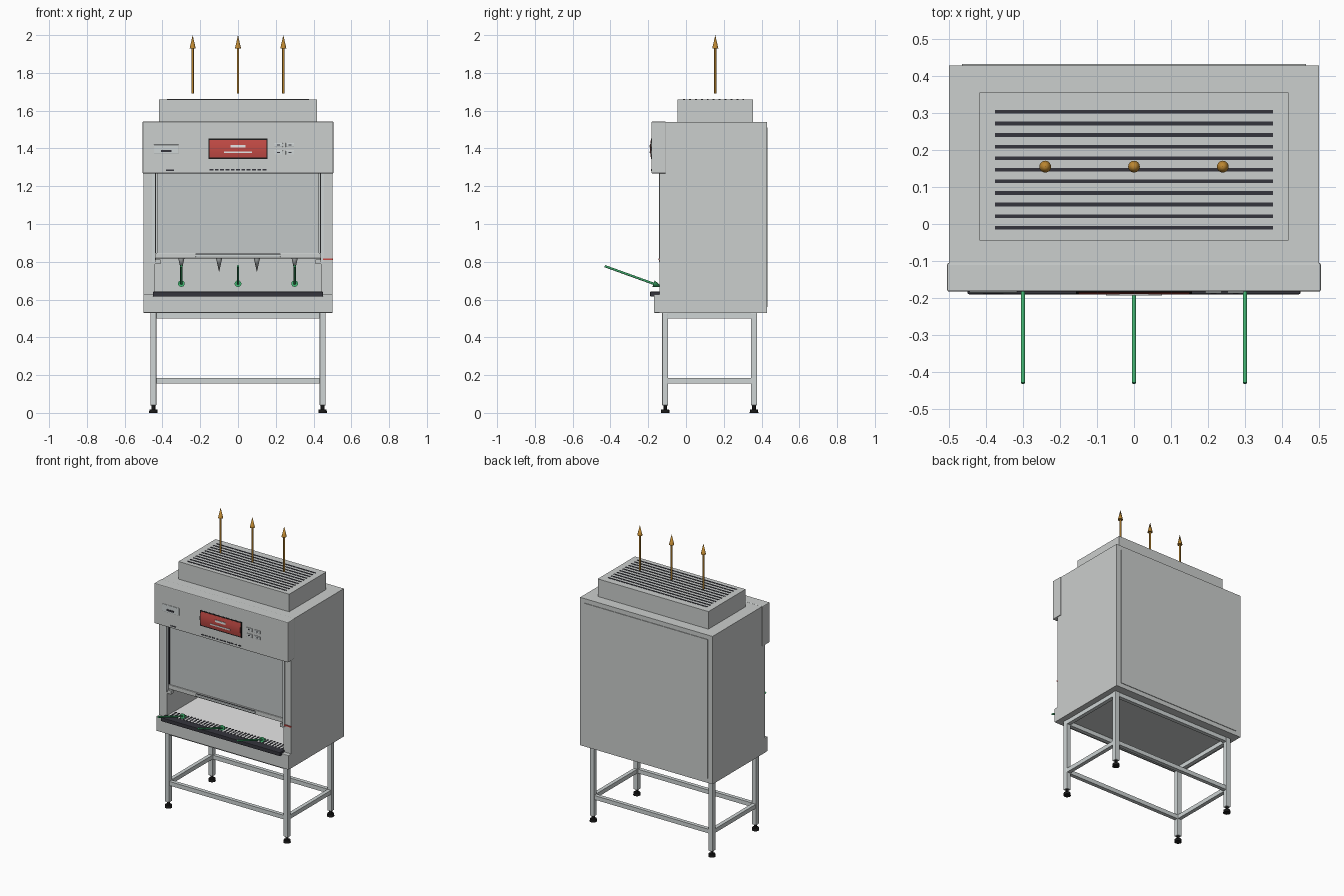
import bpy, bmesh, math
from mathutils import Vector

if "Cube" in bpy.data.objects:
    bpy.data.objects.remove(bpy.data.objects["Cube"])


def material(name, r, g, b):
    m = bpy.data.materials.new(name)
    m.use_nodes = True
    m.diffuse_color = (r, g, b, 1)
    m.node_tree.nodes["Principled BSDF"].inputs["Base Color"].default_value = (r, g, b, 1)
    return m


GREY = material("cabinet_grey", 0.6, 0.62, 0.61)
SASH = material("sash_grey", 0.54, 0.57, 0.57)
STEEL = material("stand_steel", 0.62, 0.66, 0.66)
WHITE = material("tray_white", 0.8, 0.8, 0.8)
DARK = material("slot_charcoal", 0.035, 0.035, 0.045)
BLACK = material("rubber_black", 0.01, 0.01, 0.01)
RED = material("screen_red", 0.55, 0.07, 0.06)
ORANGE = material("exhaust_orange", 0.5, 0.24, 0.03)
GREEN = material("inflow_green", 0.05, 0.42, 0.15)


def finish(bm, name, mat, bevel=0):
    bmesh.ops.recalc_face_normals(bm, faces=bm.faces)
    me = bpy.data.meshes.new(name)
    bm.to_mesh(me)
    bm.free()
    me.materials.append(mat)
    ob = bpy.data.objects.new(name, me)
    bpy.context.collection.objects.link(ob)
    if bevel:
        mod = ob.modifiers.new("soft_edges", "BEVEL")
        mod.width, mod.segments = bevel, 2
    return ob


def add_box(bm, x, y, z):
    """Add a box given its (min, max) range on each axis."""
    verts = bmesh.ops.create_cube(bm, size=1)["verts"]
    for v in verts:
        for i, (lo, hi) in enumerate((x, y, z)):
            v.co[i] = (lo + hi) / 2 + v.co[i] * (hi - lo)


def boxes(name, mat, ranges, bevel=0):
    bm = bmesh.new()
    for r in ranges:
        add_box(bm, *r)
    return finish(bm, name, mat, bevel)


def box(name, mat, x, y, z, bevel=0):
    return boxes(name, mat, [(x, y, z)], bevel)


def span(centre, size):
    return (centre - size / 2, centre + size / 2)


def add_cone(bm, start, end, r1, r2, sides=16):
    start, end = Vector(start), Vector(end)
    d = end - start
    made = bmesh.ops.create_cone(bm, cap_ends=True, segments=sides,
                                 radius1=r1, radius2=r2, depth=d.length)["verts"]
    turn = Vector((0, 0, 1)).rotation_difference(d).to_matrix()
    for v in made:
        v.co = turn @ v.co + (start + end) / 2


def smooth(ob):
    bpy.ops.object.select_all(action="DESELECT")
    ob.select_set(True)
    bpy.context.view_layer.objects.active = ob
    bpy.ops.object.shade_smooth_by_angle()


def arrow(name, mat, start, tip, r, head_r, head):
    start, tip = Vector(start), Vector(tip)
    neck = tip - (tip - start).normalized() * head
    bm = bmesh.new()
    add_cone(bm, start, neck, r, r)
    add_cone(bm, neck, tip, head_r, 0)
    smooth(finish(bm, name, mat))


def curved_panel(name, mat, half_x, z, y_edge, bulge):
    """Panel whose front bows forward along its height."""
    bm = bmesh.new()
    n = 8
    pts = [(y_edge - bulge * math.sin(math.pi * i / n), z[0] + (z[1] - z[0]) * i / n)
           for i in range(n + 1)]
    pts += [(-0.175, z[1]), (-0.175, z[0])]
    face = bm.faces.new([bm.verts.new((-half_x, py, pz)) for py, pz in pts])
    ext = bmesh.ops.extrude_face_region(bm, geom=[face])["geom"]
    for v in ext:
        if isinstance(v, bmesh.types.BMVert):
            v.co.x = half_x
    smooth(finish(bm, name, mat))


# Cabinet shell with a hollow work chamber
shell = box("cabinet_shell", GREY, (-0.5, 0.5), (-0.14, 0.428), (0.53, 1.54))
cutter = box("chamber_cutter", GREY, (-0.44, 0.44), (-0.3, 0.36), (0.625, 1.3))
cutter.hide_render = True
mod = shell.modifiers.new("chamber", "BOOLEAN")
mod.operation, mod.object, mod.solver = "DIFFERENCE", cutter, "EXACT"
bpy.context.view_layer.objects.active = shell
bpy.ops.object.modifier_apply(modifier="chamber")
bpy.data.objects.remove(cutter)
box("back_panel", GREY, (-0.465, 0.465), (0.425, 0.432), (0.56, 1.51))

# Header with control panel, front sill
box("header", GREY, (-0.505, 0.505), (-0.183, -0.105), (1.268, 1.542), 0.005)
box("front_sill", GREY, (-0.5, 0.5), (-0.17, -0.138), (0.53, 0.628), 0.003)
curved_panel("display_frame", BLACK, 0.157, (1.345, 1.452), -0.184, 0.005)
curved_panel("display_screen", RED, 0.15, (1.352, 1.445), -0.186, 0.005)
boxes("display_marks", WHITE, [
    (span(0, 0.08), (-0.193, -0.188), span(1.412, 0.014)),
    (span(0, 0.15), (-0.193, -0.188), span(1.38, 0.008))])
boxes("keypad", STEEL, [(span(x, 0.045), (-0.187, -0.18), span(z, 0.022))
                        for x in (0.215, 0.275) for z in (1.378, 1.418)], 0.002)
boxes("keypad_marks", DARK, [(span(x, 0.016), (-0.1885, -0.186), span(z, 0.005))
                             for x in (0.215, 0.275) for z in (1.378, 1.418)])
box("badge_plate", STEEL, (-0.445, -0.315), (-0.186, -0.18), (1.37, 1.42), 0.002)
box("badge_mark", DARK, span(-0.38, 0.055), (-0.188, -0.185), span(1.386, 0.012))
boxes("header_marks", DARK, [(span(-0.14 + 0.028 * i, 0.02), (-0.185, -0.18), span(1.287, 0.007))
                             for i in range(11)]
      + [(span(-0.36, 0.04), (-0.185, -0.18), span(1.285, 0.007))])

# Exhaust plenum with slotted top
box("exhaust_plenum", GREY, (-0.418, 0.418), (-0.045, 0.355), (1.535, 1.66))
boxes("exhaust_slots", DARK, [((-0.375, 0.375), span(-0.01 + 0.0313 * i, 0.01), (1.657, 1.662))
                              for i in range(11)])

# Sliding sash, its handle and side guides
box("sash_panel", SASH, (-0.43, 0.43), (-0.122, -0.112), (0.84, 1.3))
box("sash_bottom_rail", GREY, (-0.437, 0.437), (-0.13, -0.108), (0.818, 0.847), 0.003)
box("sash_handle", STEEL, (-0.225, 0.225), (-0.139, -0.128), (0.826, 0.84), 0.002)
box("handle_shadow_strip", DARK, (-0.225, 0.225), (-0.133, -0.128), (0.841, 0.844))
for side, s in (("left", 1), ("right", -1)):
    box(side + "_sash_guide", STEEL, span(s * 0.446, 0.016), (-0.144, -0.1), (0.8, 1.27))
    box(side + "_guide_gap", DARK, span(s * 0.436, 0.005), (-0.126, -0.1), (0.8, 1.27))
    box(side + "_sash_stop", GREY, span(s * 0.426, 0.03), (-0.135, -0.11), (0.788, 0.812))
box("height_marker", RED, (0.45, 0.502), (-0.146, -0.139), span(0.813, 0.008))

# Work tray, intake grille and arm rest
box("work_tray", WHITE, (-0.44, 0.44), (-0.065, 0.36), (0.62, 0.635))
box("intake_grille", WHITE, (-0.44, 0.44), (-0.14, -0.065), (0.62, 0.637))
boxes("intake_slots", DARK, [(span(-0.42 + 0.024 * i, 0.011), span(y, 0.018), (0.634, 0.639))
                             for i in range(36) for y in (-0.125, -0.1, -0.075)])
box("arm_rest", DARK, (-0.45, 0.45), (-0.19, -0.135), (0.616, 0.642), 0.004)

# Stand: legs, rails and levelling feet
LX, FY, BY, T = 0.448, -0.11, 0.36, 0.032
corners = [(x, y) for x in (-LX, LX) for y in (FY, BY)]
boxes("stand_legs", STEEL, [(span(x, T), span(y, T), (0.04, 0.53)) for x, y in corners], 0.003)
rails = []
for z in (0.17, 0.515):
    rails += [((-LX, LX), span(y, 0.026), span(z, 0.028)) for y in (FY, BY)]
    rails += [(span(x, 0.026), (FY, BY), span(z, 0.028)) for x in (-LX, LX)]
boxes("stand_rails", STEEL, rails)
bm = bmesh.new()
for x, y in corners:
    add_cone(bm, (x, y, 0), (x, y, 0.018), 0.023, 0.021, 20)
    add_cone(bm, (x, y, 0.018), (x, y, 0.042), 0.01, 0.01, 12)
smooth(finish(bm, "levelling_feet", BLACK))

# Airflow arrows: exhaust up, inflow at the opening, downflow in the chamber
for i, x in enumerate((-0.24, 0, 0.24)):
    arrow(f"exhaust_arrow_{i + 1}", ORANGE, (x, 0.155, 1.69), (x, 0.155, 2.0), 0.006, 0.016, 0.07)
for i, x in enumerate((-0.3, 0, 0.3)):
    arrow(f"inflow_arrow_{i + 1}", GREEN, (x, -0.43, 0.777), (x, -0.125, 0.667), 0.006, 0.018, 0.05)
for i, x in enumerate((-0.3, -0.1, 0.1, 0.3)):
    arrow(f"downflow_arrow_{i + 1}", SASH, (x, 0.12, 1.15), (x, 0.12, 0.745), 0.006, 0.018, 0.08)
